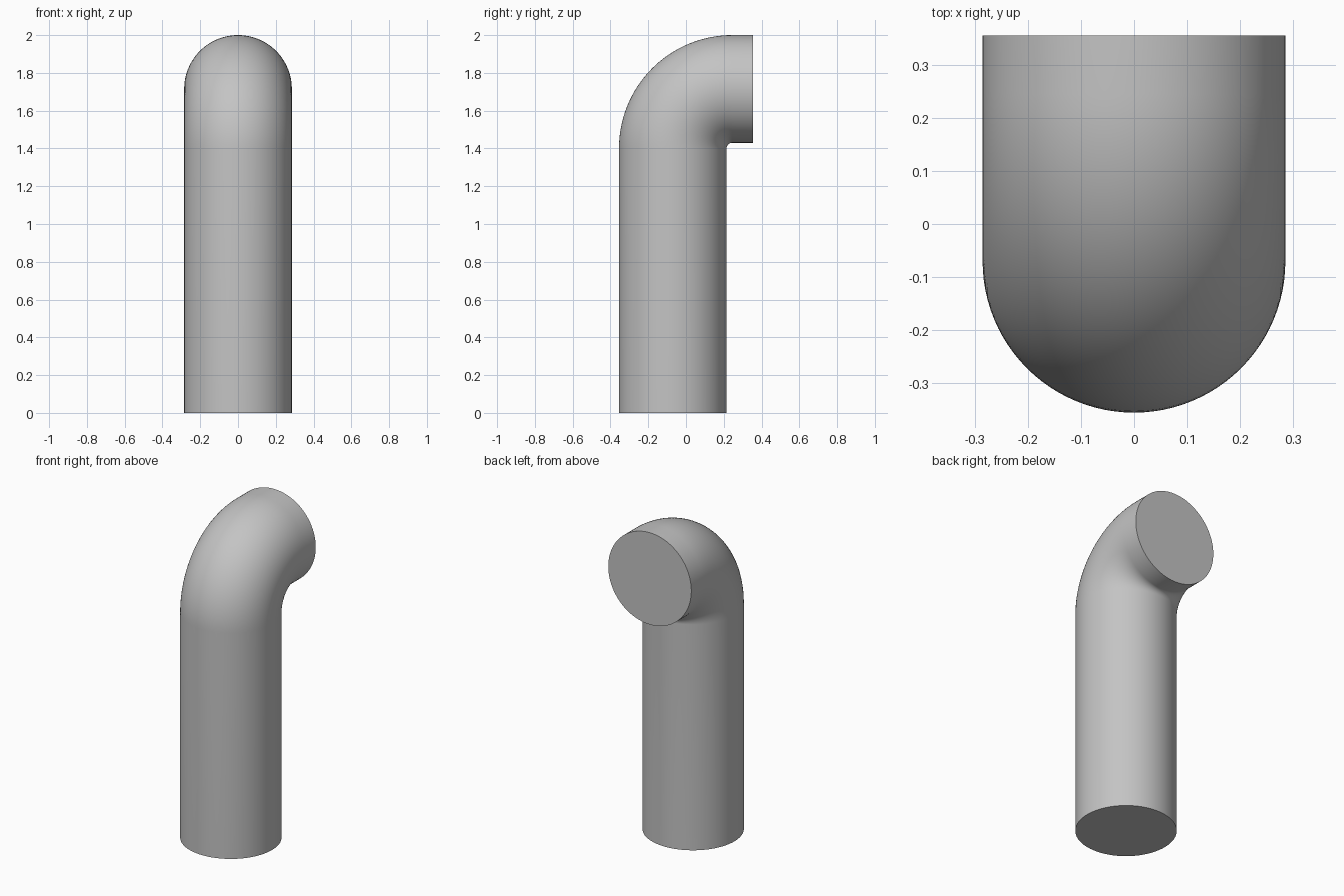
import bpy
import bmesh
from math import cos, sin, pi, radians
from mathutils import Vector

if "Cube" in bpy.data.objects:
    bpy.data.objects.remove(bpy.data.objects["Cube"], do_unlink=True)

RADIUS = 0.285        # pipe radius
BEND = 0.315          # bend radius on the centre line
PIVOT = Vector((0, 0.245, 1.4))
END_Y = 0.355
SIDES = 96
STEPS = 32

# Single grey material
grey = bpy.data.materials.new("plain grey")
grey.use_nodes = True
grey.diffuse_color = (0.55, 0.55, 0.55, 1)
grey.node_tree.nodes["Principled BSDF"].inputs["Base Color"].default_value = grey.diffuse_color

# Centre line: upright pipe, quarter bend, short outlet; each entry is (centre, outward direction)
path = [(Vector((0, PIVOT.y - BEND, 0)), Vector((0, -1, 0)))]
for i in range(STEPS + 1):
    a = pi / 2 * i / STEPS
    out = Vector((0, -cos(a), sin(a)))
    path.append((PIVOT + out * BEND, out))
path.append((Vector((0, END_Y, PIVOT.z + BEND)), Vector((0, 0, 1))))

# Sweep the round section along the centre line
bm = bmesh.new()
side = Vector((1, 0, 0))
rings = []
for centre, out in path:
    angles = [2 * pi * k / SIDES for k in range(SIDES)]
    rings.append([bm.verts.new(centre + (side * cos(t) + out * sin(t)) * RADIUS) for t in angles])
for low, high in zip(rings, rings[1:]):
    for k in range(SIDES):
        n = (k + 1) % SIDES
        bm.faces.new((low[k], low[n], high[n], high[k]))

# Flat closed ends
bm.faces.new(rings[0])
bm.faces.new(rings[-1])
bmesh.ops.recalc_face_normals(bm, faces=bm.faces)

mesh = bpy.data.meshes.new("elbow_pipe")
bm.to_mesh(mesh)
bm.free()
mesh.materials.append(grey)
pipe = bpy.data.objects.new("elbow_pipe", mesh)
bpy.context.collection.objects.link(pipe)

# Smooth walls, crisp end rims
bpy.ops.object.select_all(action='DESELECT')
pipe.select_set(True)
bpy.context.view_layer.objects.active = pipe
bpy.ops.object.shade_smooth_by_angle(angle=radians(40))
